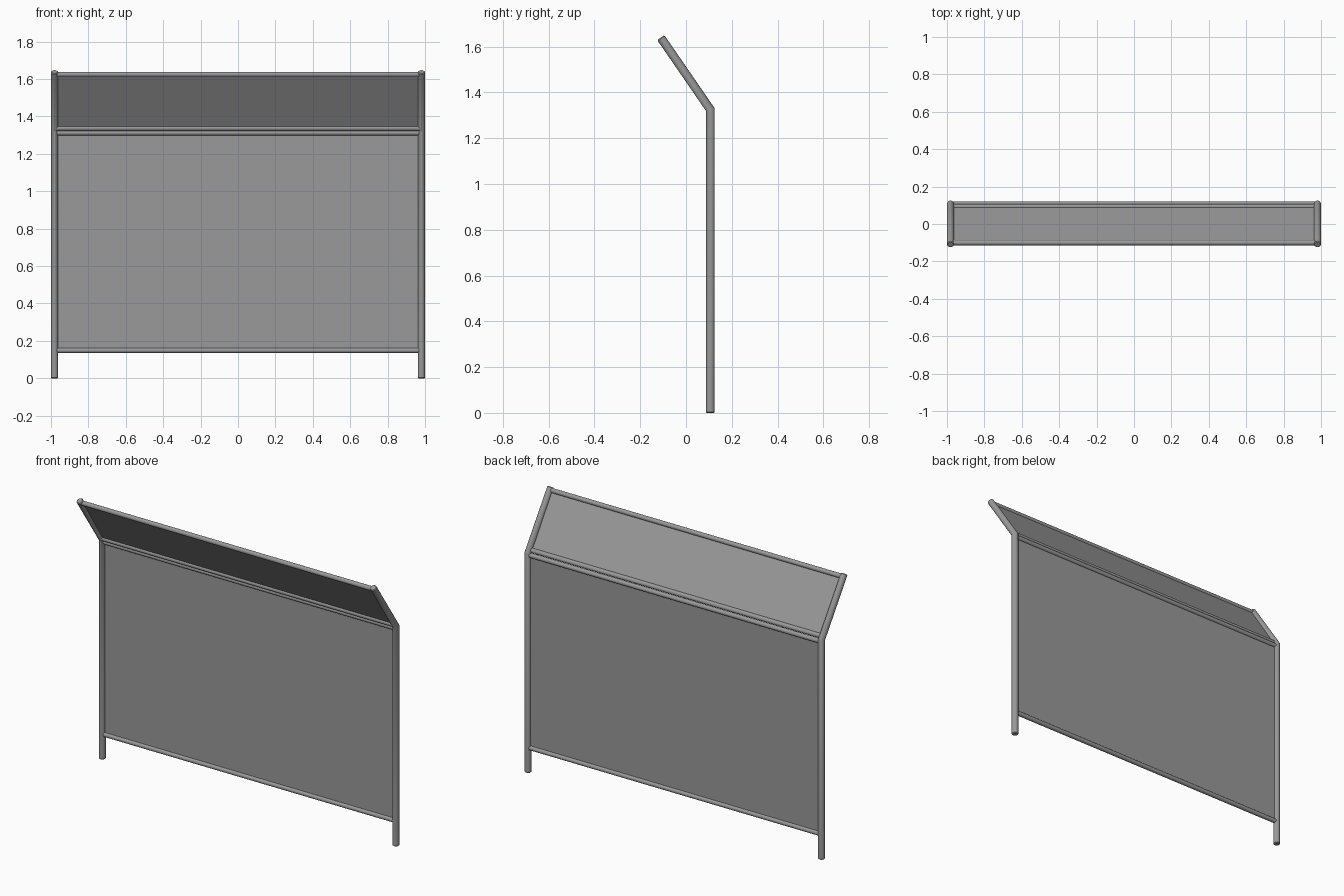
import bpy, bmesh, math
from mathutils import Vector

if "Cube" in bpy.data.objects:
    bpy.data.objects.remove(bpy.data.objects["Cube"])

POST_X, POST_Y = 0.981, 0.106
BEND = Vector((0, POST_Y, 1.325))      # where the post tilts forward
TIP = Vector((0, -0.110, 1.639))       # end of the tilted arm
LEAN = (TIP - BEND).normalized()

grey = bpy.data.materials.new("dark_grey")
grey.diffuse_color = (0.32, 0.32, 0.32, 1)
grey.use_nodes = True
grey.node_tree.nodes["Principled BSDF"].inputs["Base Color"].default_value = grey.diffuse_color


def finish(bm, name, smooth=True):
    bmesh.ops.recalc_face_normals(bm, faces=bm.faces)
    me = bpy.data.meshes.new(name)
    bm.to_mesh(me)
    bm.free()
    me.materials.append(grey)
    ob = bpy.data.objects.new(name, me)
    bpy.context.collection.objects.link(ob)
    if smooth:
        bpy.ops.object.select_all(action='DESELECT')
        ob.select_set(True)
        bpy.context.view_layer.objects.active = ob
        bpy.ops.object.shade_smooth_by_angle(angle=math.radians(32))
    return ob


def tube(name, stations, side, n=24):
    """Capped tube through (point, radius) stations with mitred bends."""
    pts = [p for p, r in stations]
    bm = bmesh.new()
    rings = []
    for i, (p, r) in enumerate(stations):
        a = (p - pts[max(i - 1, 0)]).normalized()
        b = (pts[min(i + 1, len(pts) - 1)] - p).normalized()
        t = (a + b).normalized()
        stretch = 1 / max(t.dot(a), t.dot(b))
        nrm = t.cross(side) * stretch
        rings.append([bm.verts.new(p + r * (math.cos(k * math.tau / n) * side
                                            + math.sin(k * math.tau / n) * nrm))
                      for k in range(n)])
    for r0, r1 in zip(rings, rings[1:]):
        for k in range(n):
            j = (k + 1) % n
            bm.faces.new((r0[k], r0[j], r1[j], r1[k]))
    bm.faces.new(rings[0])
    bm.faces.new(rings[-1])
    return finish(bm, name)


def panel(name, low, high, half_w=0.97, thick=0.004):
    """Thin sheet stretched between two rails."""
    nrm = (high - low).normalized().cross(Vector((1, 0, 0))) * thick / 2
    bm = bmesh.new()
    ends = []
    for x in (-half_w, half_w):
        ends.append([bm.verts.new(p + o + Vector((x, 0, 0)))
                     for p, o in ((low, -nrm), (low, nrm), (high, nrm), (high, -nrm))])
    for k in range(4):
        j = (k + 1) % 4
        bm.faces.new((ends[0][k], ends[0][j], ends[1][j], ends[1][k]))
    bm.faces.new(ends[0])
    bm.faces.new(ends[1])
    return finish(bm, name, False)


# Bent posts with softened ends
R, B = 0.019, 0.004
UP = Vector((0, 0, 1))
foot = Vector((0, POST_Y, 0))
for label, s in (("left", -1), ("right", 1)):
    dx = Vector((s * POST_X, 0, 0))
    tube(label + "_post", [(foot + dx, R - B), (foot + dx + UP * B, R), (BEND + dx, R),
                           (TIP + dx - LEAN * B, R), (TIP + dx, R - B)], Vector((1, 0, 0)))

# Cross rails
low_bottom = Vector((0, POST_Y, 0.149))
low_top = Vector((0, POST_Y, 1.312))
up_bottom = Vector((0, 0.093, 1.337))
up_top = TIP - LEAN * 0.017
for name, c in (("lower_panel_bottom_rail", low_bottom), ("lower_panel_top_rail", low_top),
                ("upper_panel_bottom_rail", up_bottom), ("upper_panel_top_rail", up_top)):
    ex = Vector((0.972, 0, 0))
    tube(name, [(c - ex, 0.0138), (c + ex, 0.0138)], Vector((0, 1, 0)), 20)

# Sheets
panel("lower_panel", low_bottom, low_top)
panel("upper_panel", up_bottom, up_top)
